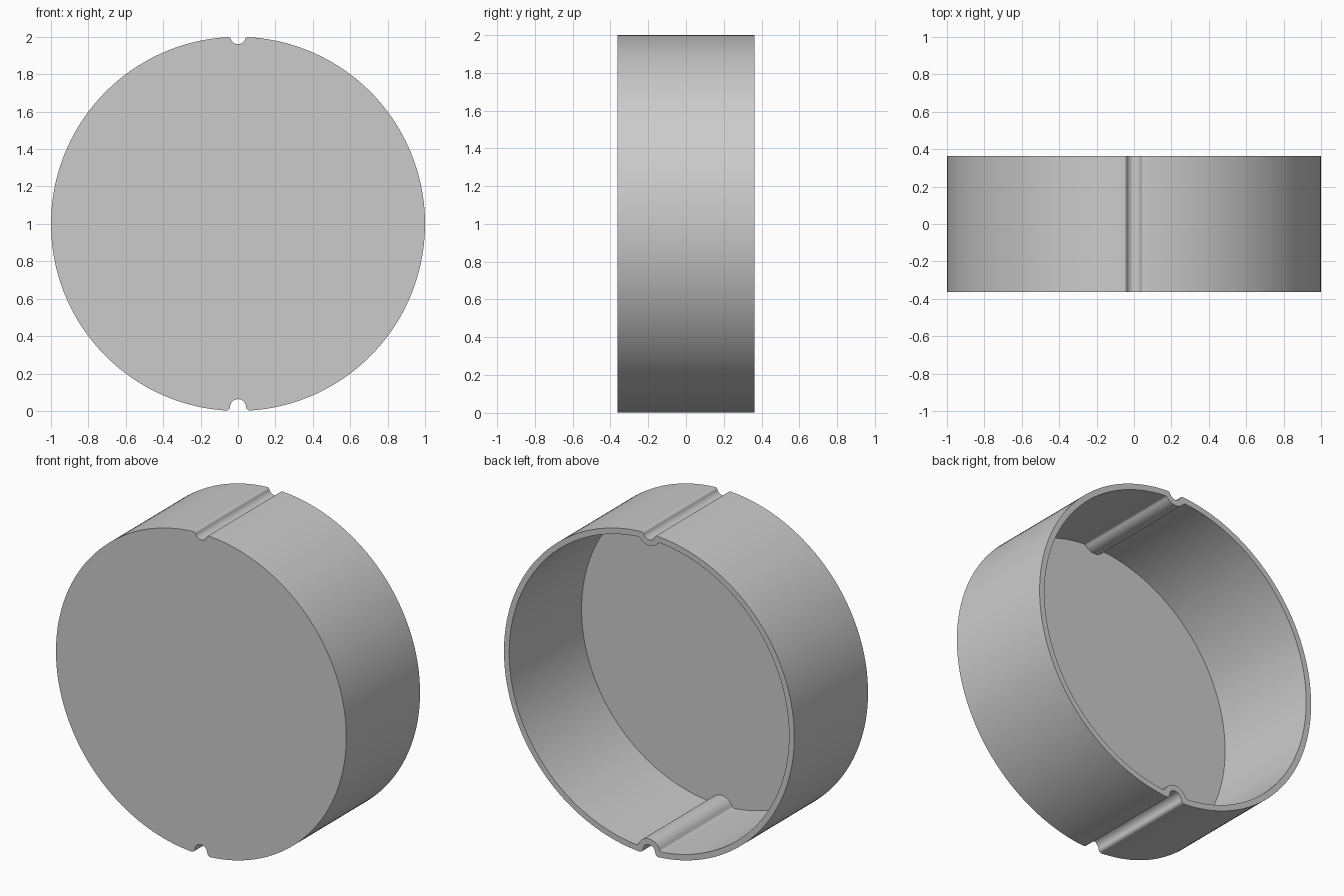
import bpy, bmesh
from math import sin, cos, pi, sqrt, atan2

if "Cube" in bpy.data.objects:
    bpy.data.objects.remove(bpy.data.objects["Cube"])

DEPTH = 0.363      # half of the depth along y
FLOOR = 0.014      # thickness of the closed front
WALL = 0.036


def arc(cx, cz, r, a0, a1, n):
    return [(cx + r * cos(a0 + (a1 - a0) * i / n),
             cz + r * sin(a0 + (a1 - a0) * i / n)) for i in range(n + 1)]


def half_notch(R, d, r, f):
    """Right half of a rounded notch at the top of a circle, and its end angle."""
    fz = ((R - f) ** 2 + d * d - (r + f) ** 2) / (2 * d)
    fx = sqrt((R - f) ** 2 - fz * fz)
    end = atan2(fz, fx)
    groove = arc(0, d, r, -pi / 2, atan2(fz - d, fx), 10)
    lip = arc(fx, fz, f, atan2(d - fz, -fx), end, 6)
    return groove + lip[1:], end


def contour(R, top, bottom):
    """Closed outline: circle with one notch above and one below."""
    upper, a0 = half_notch(R, *top)
    lower, a1 = half_notch(R, *bottom)
    side = arc(0, 0, R, a0, -a1, 80)[1:-1]
    right = upper + side + [(x, -z) for x, z in reversed(lower)]
    left = [(-x, z) for x, z in reversed(right[1:-1])]
    return right + left


# Outlines of the outer skin and the hollow (notch centre, radius, lip radius)
outer = contour(1.0, (1.002, 0.041, 0.014), (0.98, 0.043, 0.022))
inner = contour(1.0 - WALL, (1.002, 0.041 + WALL, 0.02),
                (0.98, 0.043 + WALL, 0.02))

bm = bmesh.new()


def ring(points, y):
    return [bm.verts.new((x, y, z + 1)) for x, z in points]


def bridge(a, b):
    for i in range(len(a)):
        j = (i + 1) % len(a)
        bm.faces.new((a[i], a[j], b[j], b[i]))


# Outer wall, back rim, inner wall
rings = [ring(outer, -DEPTH), ring(outer, DEPTH),
         ring(inner, DEPTH), ring(inner, -DEPTH + FLOOR)]
for a, b in zip(rings, rings[1:]):
    bridge(a, b)

# Closed front and inner floor
bm.faces.new(rings[0])
bm.faces.new(rings[-1])
bmesh.ops.recalc_face_normals(bm, faces=bm.faces)

mesh = bpy.data.meshes.new("round_cap")
bm.to_mesh(mesh)
bm.free()
cap = bpy.data.objects.new("round_cap", mesh)
bpy.context.collection.objects.link(cap)

# Plain grey
grey = bpy.data.materials.new("plain_grey")
grey.use_nodes = True
colour = (0.6, 0.6, 0.6, 1)
grey.diffuse_color = colour
grey.node_tree.nodes["Principled BSDF"].inputs["Base Color"].default_value = colour
mesh.materials.append(grey)

bpy.ops.object.select_all(action="DESELECT")
cap.select_set(True)
bpy.context.view_layer.objects.active = cap
bpy.ops.object.shade_smooth_by_angle(angle=pi / 6)
